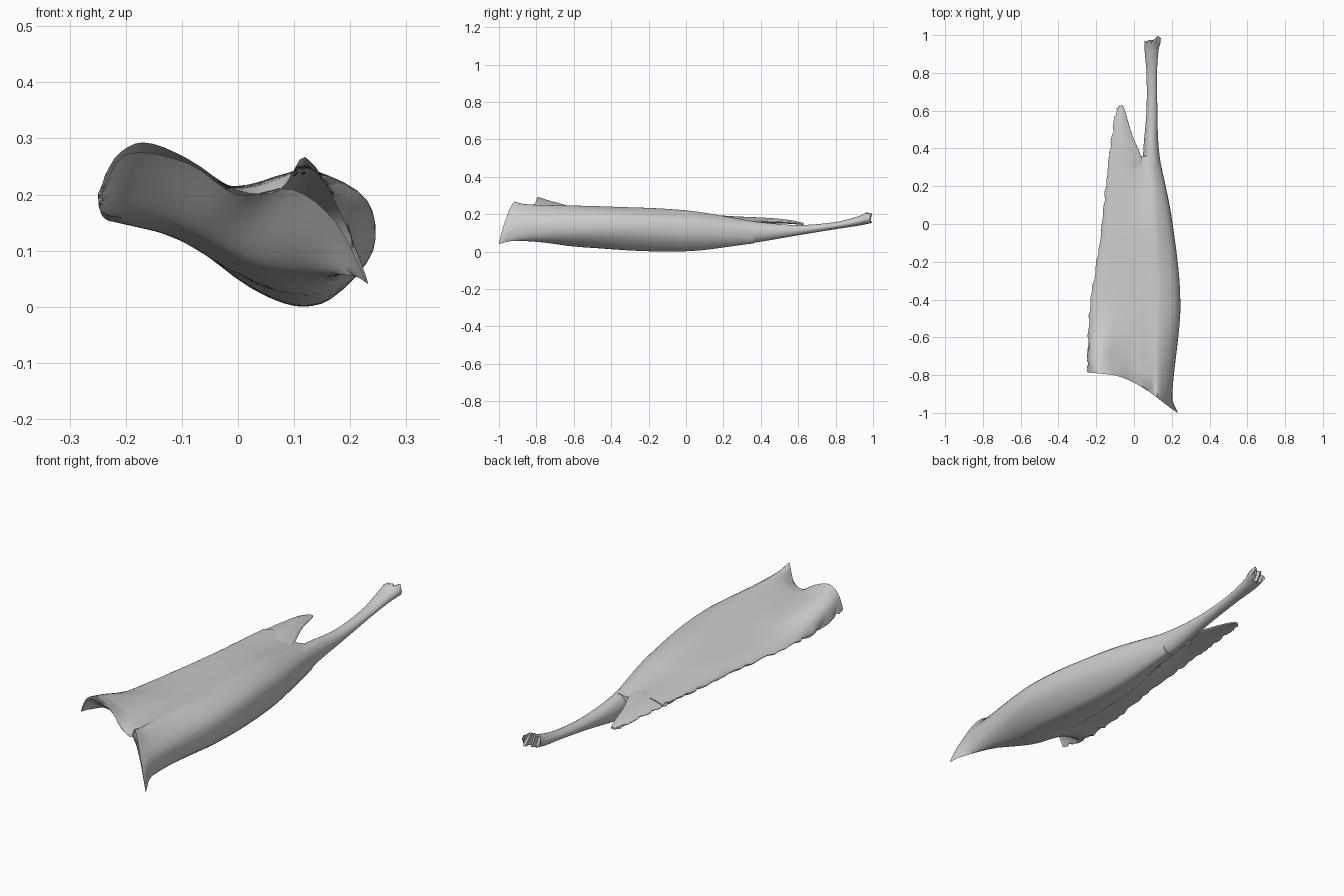
import bpy, math, random
from mathutils import Vector

if "Cube" in bpy.data.objects:
    bpy.data.objects.remove(bpy.data.objects["Cube"])

random.seed(4)


def spline(pts, ts, sub):
    """Smooth curve through pts at parameters ts (unevenly spaced Hermite)."""
    n, out = len(pts), []
    def tangent(i):
        a, b = max(i - 1, 0), min(i + 1, n - 1)
        return (pts[b] - pts[a]) / (ts[b] - ts[a])
    tans = [tangent(i) for i in range(n)]
    for i in range(n - 1):
        h = ts[i + 1] - ts[i]
        for s in range(sub):
            u = s / sub
            out.append(pts[i] * (2*u**3 - 3*u**2 + 1) + tans[i] * h * (u**3 - 2*u**2 + u)
                       + pts[i + 1] * (3*u**2 - 2*u**3) + tans[i + 1] * h * (u**3 - u**2))
    return out + [pts[-1].copy()]


def closed_ring(pts, sub=4):
    """Closed smooth outline: spline over a wrapped copy, keep the middle."""
    n = len(pts)
    wrap = pts[-2:] + pts + pts[:3]
    ts = [0.0]
    for a, b in zip(wrap, wrap[1:]):
        ts.append(ts[-1] + max((b - a).length, 1e-4))
    return spline(wrap, ts, sub)[2 * sub:(2 + n) * sub]


def loft(name, sections, sub=10, ragged=None):
    """Skin a list of outlines; the back end is closed by strips across the outline."""
    rings = [closed_ring(s) for s in sections]
    n = len(rings[0])
    ts = [0.0]
    for a, b in zip(rings, rings[1:]):
        ts.append(ts[-1] + sum((q - p).length for p, q in zip(a, b)) / n)
    cols = [spline([r[j] for r in rings], ts, sub) for j in range(n)]
    m = len(cols[0])
    rows = [[cols[j][i] for j in range(n)] for i in range(m)]
    if ragged:
        ragged(rows)
    verts = [v for r in rows for v in r]
    faces = [(i*n + j, i*n + (j + 1) % n, (i + 1)*n + (j + 1) % n, (i + 1)*n + j)
             for i in range(m - 1) for j in range(n)]
    base = (m - 1) * n
    for k in range(n // 2 - 1):
        f = list(dict.fromkeys(base + q for q in (k, k + 1, (n - 5 - k) % n, (n - 4 - k) % n)))
        if len(f) > 2:
            faces.append(f)
    mesh = bpy.data.meshes.new(name)
    mesh.from_pydata(verts, [], faces)
    mesh.validate()
    ob = bpy.data.objects.new(name, mesh)
    bpy.context.collection.objects.link(ob)
    bpy.ops.object.select_all(action='DESELECT')
    ob.select_set(True)
    bpy.context.view_layer.objects.active = ob
    bpy.ops.object.mode_set(mode='EDIT')
    bpy.ops.mesh.select_all(action='SELECT')
    bpy.ops.mesh.normals_make_consistent(inside=False)
    bpy.ops.object.mode_set(mode='OBJECT')
    bpy.ops.object.shade_smooth_by_angle(angle=math.radians(50))
    return ob


# Slanted front edge: y as a function of x
EDGE = [(-0.25, -0.785), (-0.1, -0.80), (0.0, -0.84), (0.1, -0.90), (0.15, -0.945), (0.232, -1.0)]


def edge_y(x):
    for (x0, y0), (x1, y1) in zip(EDGE, EDGE[1:]):
        if x <= x1:
            return y0 + (y1 - y0) * (x - x0) / (x1 - x0)
    return EDGE[-1][1]


def slanted(sec, top, under):
    """Place an outline along the slanted edge; the underside may sit further back."""
    return [Vector((x, edge_y(x) + (under if i > 8 else top), z)) for i, (x, z) in enumerate(sec)]


def flat(sec, y):
    return [Vector((x, y, z)) for x, z in sec]


# Body cross-sections (x, z): left edge, over the top, down the right, back underneath.
# The lip is a thin rim: its underside runs back along the top.
lip = [(-.245, .20), (-.22, .265), (-.17, .293), (-.09, .264), (0, .207), (.075, .208), (.12, .267),
       (.19, .15), (.232, .04), (.175, .15), (.095, .21), (0, .199), (-.09, .256), (-.2, .272)]
neck = [(-.245, .185), (-.23, .24), (-.17, .265), (-.08, .235), (.01, .213), (.08, .232), (.125, .25),
        (.197, .16), (.195, .07), (.13, .055), (.03, .075), (-.06, .12), (-.13, .15), (-.225, .168)]
belly = [(-.234, .17), (-.195, .195), (-.13, .205), (-.06, .208), (.02, .218), (.08, .235), (.14, .24),
         (.23, .19), (.241, .1), (.17, .025), (.09, .02), (0, .055), (-.1, .12), (-.22, .16)]
middle = [(-.17, .165), (-.14, .185), (-.09, .197), (-.03, .205), (.03, .212), (.08, .22), (.13, .215),
          (.195, .165), (.2, .08), (.15, .012), (.1, .003), (.03, .035), (-.05, .1), (-.155, .15)]
rear = [(-.131, .168), (-.11, .178), (-.07, .184), (-.03, .18), (.01, .168), (.05, .158), (.09, .162),
        (.128, .13), (.132, .08), (.115, .047), (.085, .047), (.05, .085), (0, .148), (-.12, .158)]


def ragged_left(rows):
    n = len(rows[0])
    for r in rows[1:]:
        d = random.uniform(-0.005, 0.005)
        for j in range(-4, 2):
            r[j % n].x += d
            r[j % n].z += d * 0.5


loft("muscle_body", [slanted(lip, 0, .004), slanted(neck, .09, .15), flat(belly, -.45),
                     flat(middle, 0), flat(rear, .36)], 14, ragged_left)


# Thin pointed tip of the sheet: y, left, right, z, thickness
def sheet(y, x0, x1, z, t):
    us = [0, .17, .33, .5, .67, .83, 1]
    top = [(x0 + (x1 - x0)*u, z + t*math.sin(math.pi*u)) for u in us]
    low = [(x0 + (x1 - x0)*u, z - .006 - t*.4*math.sin(math.pi*u)) for u in us[::-1]]
    return flat(top + low, y)


loft("sheet_tip", [sheet(*s) for s in [(.28, -.136, .055, .164, .02), (.36, -.131, .036, .164, .02),
                                       (.47, -.113, -.01, .163, .015), (.56, -.102, -.037, .158, .01),
                                       (.605, -.09, -.05, .153, .006), (.627, -.078, -.06, .15, .003)]],
     6, ragged_left)


# Tail tendon: y, left, right, bottom, top
def oval(y, x0, x1, z0, z1):
    return [Vector(((x0 + x1)/2 - (x1 - x0)/2*math.cos(a), y, (z0 + z1)/2 + (z1 - z0)/2*math.sin(a)))
            for a in [math.tau*k/14 for k in range(14)]]


def ragged_end(rows):
    for v in rows[-1]:
        v.y += .007*math.sin(v.x*260) + (.022 if v.x > .12 else 0)


loft("tail_tendon", [oval(*s) for s in [(.18, .04, .165, .02, .18), (.4, .05, .131, .053, .157),
                                        (.6, .066, .124, .087, .142), (.8, .066, .122, .12, .158),
                                        (.92, .056, .13, .138, .188), (.967, .056, .142, .147, .21)]],
     8, ragged_end)
